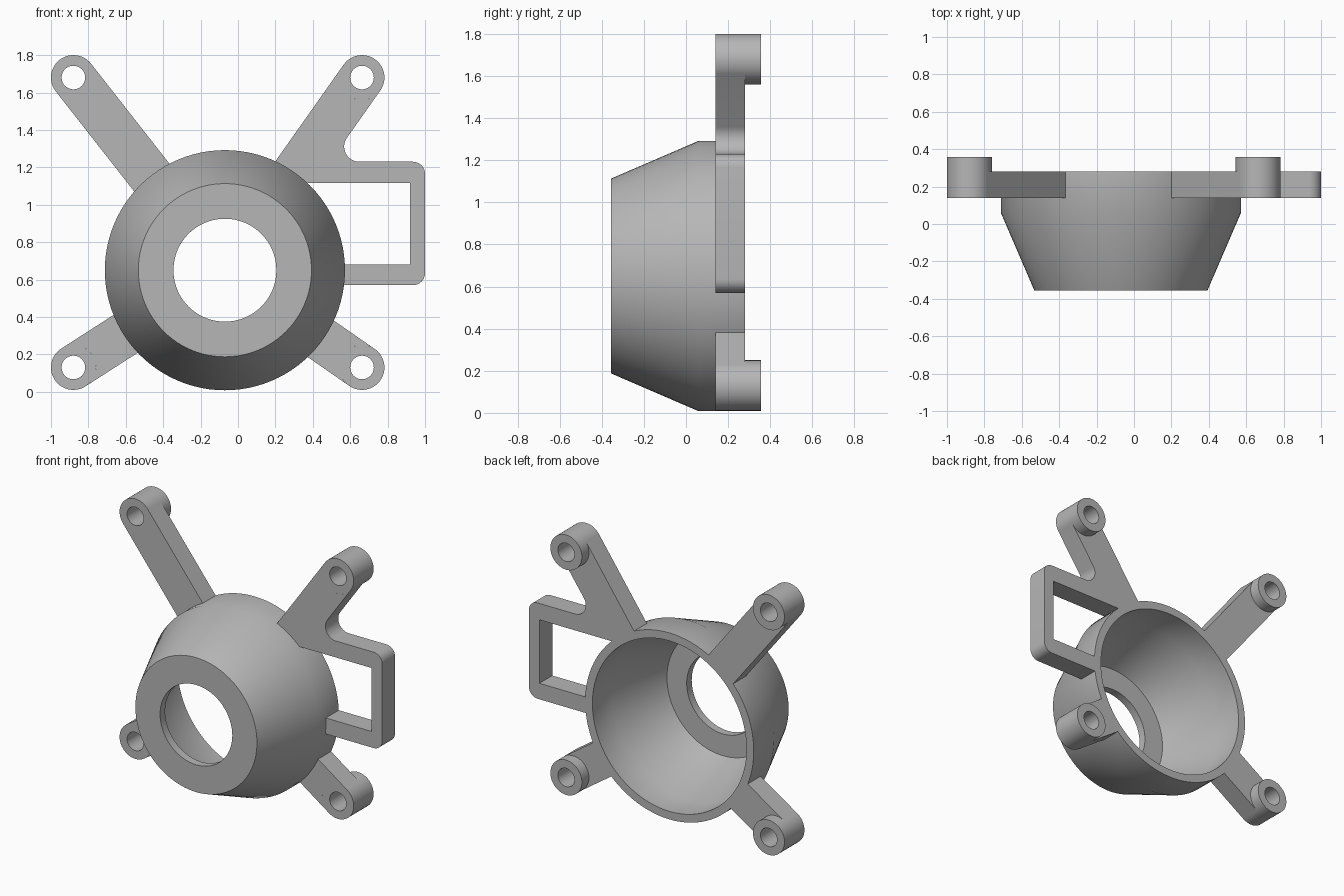
import bpy, bmesh, math
from mathutils import Vector

if "Cube" in bpy.data.objects:
    bpy.data.objects.remove(bpy.data.objects["Cube"], do_unlink=True)

grey = bpy.data.materials.new("plain grey")
grey.use_nodes = True
grey.diffuse_color = (0.47, 0.47, 0.47, 1)
grey.node_tree.nodes["Principled BSDF"].inputs["Base Color"].default_value = grey.diffuse_color

HUB = Vector((-0.07, 0.65))      # housing axis in the x-z plane
HUB_R = 0.642
SEAT_R = 0.625                   # arms sink into the housing wall to here
FRONT, BACK, BOSS_BACK = 0.14, 0.28, 0.357
BOSS_R, HOLE_R = 0.12, 0.063


def finish(bm, name):
    bmesh.ops.recalc_face_normals(bm, faces=bm.faces)
    mesh = bpy.data.meshes.new(name)
    bm.to_mesh(mesh)
    bm.free()
    mesh.materials.append(grey)
    ob = bpy.data.objects.new(name, mesh)
    bpy.context.collection.objects.link(ob)
    bpy.ops.object.select_all(action="DESELECT")
    ob.select_set(True)
    bpy.context.view_layer.objects.active = ob
    bpy.ops.object.shade_smooth_by_angle(angle=math.radians(30))
    return ob


def lathe(name, centre, profile, steps):
    """Turn a closed (radius, y) profile about an axis along y."""
    bm = bmesh.new()
    rings = []
    for i in range(steps):
        a = math.tau * i / steps
        rings.append([bm.verts.new((centre.x + r * math.cos(a), y, centre.y + r * math.sin(a)))
                      for r, y in profile])
    n = len(profile)
    for i in range(steps):
        here, there = rings[i], rings[(i + 1) % steps]
        for j in range(n):
            k = (j + 1) % n
            bm.faces.new((here[j], here[k], there[k], there[j]))
    return finish(bm, name)


def plate(name, outline):
    """Extrude an x-z outline from the front to the back of the arms."""
    bm = bmesh.new()
    face = bm.faces.new([bm.verts.new((p.x, FRONT, p.y)) for p in outline])
    moved = bmesh.ops.extrude_face_region(bm, geom=[face], use_keep_orig=True)["geom"]
    bmesh.ops.translate(bm, vec=(0, BACK - FRONT, 0),
                        verts=[v for v in moved if isinstance(v, bmesh.types.BMVert)])
    return finish(bm, name)


def arc(centre, r, a0, a1, n=24):
    return [centre + r * Vector((math.cos(a), math.sin(a)))
            for a in (a0 + (a1 - a0) * i / n for i in range(n + 1))]


def hub_arc(p, q, n=16):
    """Short way round the housing wall from p to q."""
    a, b = (math.atan2(v.y - HUB.y, v.x - HUB.x) for v in (p, q))
    turn = (b - a + math.pi) % math.tau - math.pi
    return arc(HUB, SEAT_R, a, a + turn, n)


def hit_hub(p, d):
    """First point where the line from p along d meets the housing wall."""
    w = p - HUB
    b = w.dot(d)
    return p + d * (-b - math.sqrt(b * b - w.length_squared + SEAT_R ** 2))


def rounded(before, corner, after, r, n=8):
    """Replace a corner by a tangent arc."""
    u, v = (before - corner).normalized(), (after - corner).normalized()
    half = u.angle(v) / 2
    centre = corner + (u + v).normalized() * (r / math.sin(half))
    p, q = (corner + w * (r / math.tan(half)) for w in (u, v))
    a, b = (math.atan2(w.y - centre.y, w.x - centre.x) for w in (p, q))
    turn = (b - a + math.pi) % math.tau - math.pi
    return arc(centre, r, a, a + turn, n)


# Hollow conical housing
lathe("housing", HUB, [(0.275, -0.355), (0.463, -0.355), (HUB_R, 0.06), (HUB_R, BACK),
                       (0.587, BACK), (0.587, 0.07), (0.425, -0.30), (0.275, -0.30)], 96)

# Mounting bosses, with the direction each arm takes towards the housing
mounts = {
    "upper_right": (Vector((-0.88, 1.68)), Vector((0.617, -0.787))),
    "upper_left": (Vector((0.663, 1.68)), Vector((-0.577, -0.817))),
    "lower_right": (Vector((-0.88, 0.13)), Vector((0.841, 0.541))),
    "lower_left": (Vector((0.663, 0.13)), Vector((-0.82, 0.57))),
}
tube = [(HOLE_R, FRONT), (BOSS_R, FRONT), (BOSS_R, BOSS_BACK), (HOLE_R, BOSS_BACK)]

for side, (pos, way) in mounts.items():
    lathe(side + "_boss", pos, tube, 48)
    way.normalize()
    a = math.atan2(way.y, way.x)
    start = arc(pos, BOSS_R, a + math.pi / 2, a - math.pi / 2)
    near = hit_hub(start[-1], way)
    if side != "upper_left":
        # Plain straight arm
        plate(side + "_arm", start + hub_arc(near, hit_hub(start[0], way)))
        continue

    # Arm that carries the rectangular side loop
    top, bottom, right = 1.23, 0.57, 1.0
    in_top, in_bottom, in_right = 1.117, 0.68, 0.92

    def on_hub(z):
        return Vector((HUB.x + math.sqrt(SEAT_R ** 2 - (z - HUB.y) ** 2), z))

    low_right, top_right = Vector((right, bottom)), Vector((right, top))
    inner = start[0] + way * ((top - start[0].y) / way.y)
    outline = start + hub_arc(near, on_hub(in_top))
    outline += [Vector((in_right, in_top)), Vector((in_right, in_bottom))]
    outline += hub_arc(on_hub(in_bottom), on_hub(bottom), 4)
    outline += rounded(on_hub(bottom), low_right, top_right, 0.065)
    outline += rounded(low_right, top_right, inner, 0.065)
    outline += rounded(top_right, inner, start[0], 0.081, 14)
    plate("upper_left_arm_and_loop", outline)
